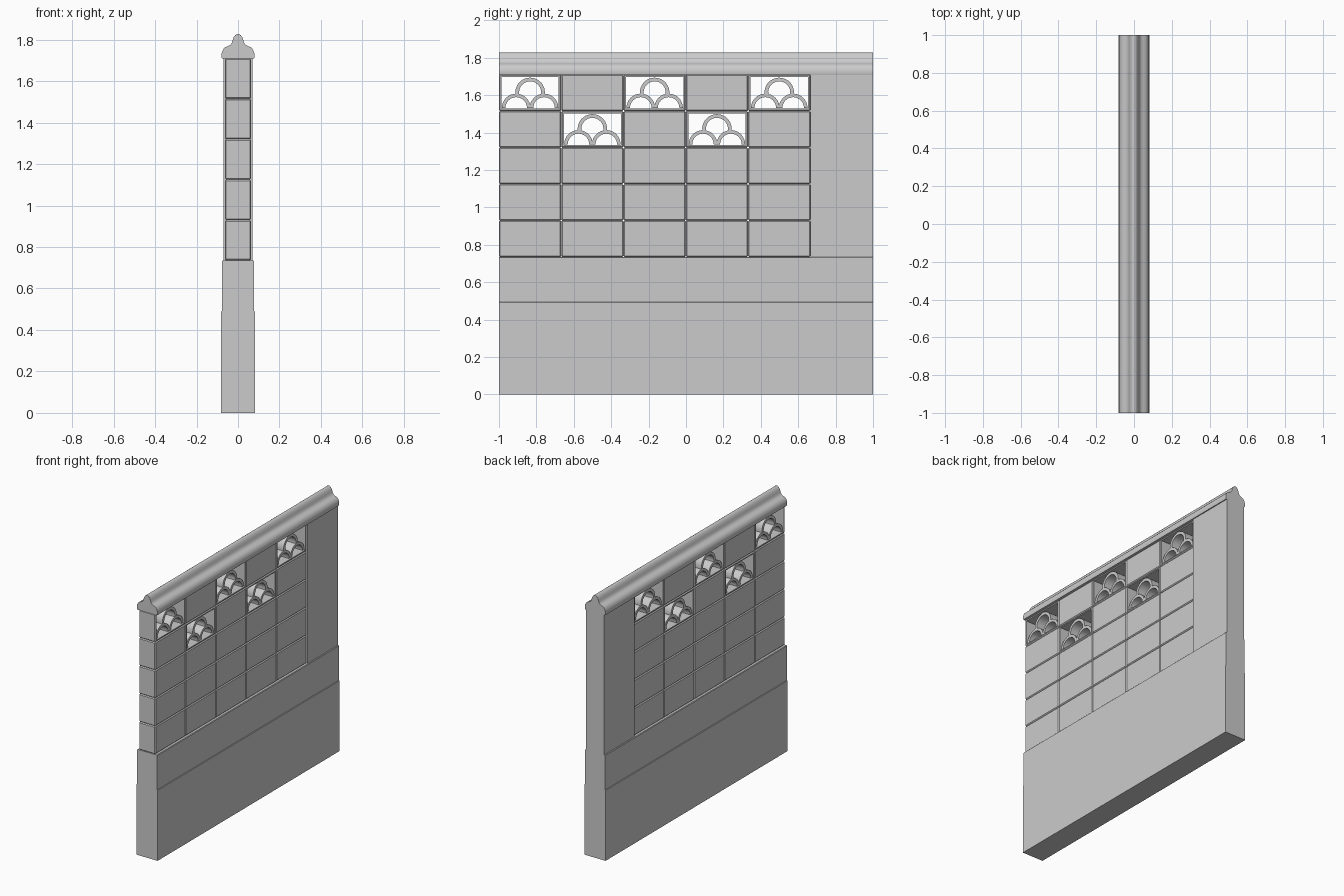
import bpy, bmesh, math
from mathutils import Matrix

if "Cube" in bpy.data.objects:
    bpy.data.objects.remove(bpy.data.objects["Cube"])

COL_W, ROW_H, Z0 = 0.333, 0.195, 0.735     # block grid
BLOCK_HALF, BEVEL = 0.063, 0.006


def finish(bm, name, smooth=False):
    bmesh.ops.recalc_face_normals(bm, faces=bm.faces[:])
    me = bpy.data.meshes.new(name)
    bm.to_mesh(me)
    bm.free()
    ob = bpy.data.objects.new(name, me)
    bpy.context.collection.objects.link(ob)
    if smooth:
        bpy.ops.object.select_all(action='DESELECT')
        ob.select_set(True)
        bpy.context.view_layer.objects.active = ob
        bpy.ops.object.shade_smooth_by_angle(angle=math.radians(40))
    return ob


def box_bm(hx, y0, y1, z0, z1, bevel=0.0):
    bm = bmesh.new()
    m = Matrix.Translation((0, (y0 + y1) / 2, (z0 + z1) / 2)) @ Matrix.Diagonal((2 * hx, y1 - y0, z1 - z0, 1))
    bmesh.ops.create_cube(bm, size=1, matrix=m)
    if bevel:
        bmesh.ops.bevel(bm, geom=bm.edges[:], offset=bevel, segments=1, affect='EDGES')
    return bm


def extrude_profile(bm, pts, axis, a, b):
    """Closed profile swept along x (points y,z) or y (points x,z)."""
    def co(p, t):
        return (t, p[0], p[1]) if axis == 'x' else (p[0], t, p[1])
    lo = [bm.verts.new(co(p, a)) for p in pts]
    hi = [bm.verts.new(co(p, b)) for p in pts]
    bm.faces.new(lo)
    bm.faces.new(hi[::-1])
    n = len(pts)
    for i in range(n):
        j = (i + 1) % n
        bm.faces.new((lo[i], lo[j], hi[j], hi[i]))


def arch(bm, cy, cz, r_out, r_in, start=0.0, steps=16):
    """Half ring standing in a pierced block."""
    angs = [math.radians(start + (180 - 2 * start) * i / steps) for i in range(steps + 1)]
    pts = [(cy + r_out * math.cos(t), cz + r_out * math.sin(t)) for t in angs]
    pts += [(cy + r_in * math.cos(t), cz + r_in * math.sin(t)) for t in reversed(angs)]
    extrude_profile(bm, pts, 'x', -0.056, 0.056)


# Stepped plinth
plinth = [(-0.081, 0), (0.081, 0), (0.081, 0.49), (0.077, 0.493), (0.077, 0.731), (0.073, Z0),
          (-0.073, Z0), (-0.077, 0.731), (-0.077, 0.493), (-0.081, 0.49)]
bm = bmesh.new()
extrude_profile(bm, plinth, 'y', -1, 1)
finish(bm, "plinth")

# End pillar
finish(box_bm(0.07, -1 + 5 * COL_W, 1, Z0, Z0 + 5 * ROW_H), "end_pillar")

# Block grid, with pierced blocks in a checker over the top two rows
for row in range(5):
    for col in range(5):
        y0, z0 = -1 + col * COL_W, Z0 + row * ROW_H
        bm = box_bm(BLOCK_HALF, y0, y0 + COL_W, z0, z0 + ROW_H, BEVEL)
        pierced = row >= 3 and (row + col) % 2 == 0
        if pierced:
            faces = [f for f in bm.faces if abs(abs(f.calc_center_median().x) - BLOCK_HALF) < 1e-5]
            bmesh.ops.inset_individual(bm, faces=faces, thickness=0.0105)
            rim = [e for f in faces for e in f.edges]
            bmesh.ops.delete(bm, geom=faces, context='FACES_ONLY')
            bmesh.ops.bridge_loops(bm, edges=rim)
        finish(bm, f"{'pierced' if pierced else 'plain'}_block_{row}_{col}")
        if pierced:
            cy, sill = y0 + COL_W / 2, z0 + 0.0165
            bm = bmesh.new()
            for side in (-1, 1):
                arch(bm, cy + side * 0.0745, sill, 0.0765, 0.0575)
            arch(bm, cy, sill + 0.083, 0.079, 0.059, start=-8)
            finish(bm, f"scallop_arches_{row}_{col}", smooth=True)

# Moulded coping
half = [(0.077, 1.708), (0.079, 1.715), (0.079, 1.733), (0.076, 1.744), (0.07, 1.755), (0.061, 1.764),
        (0.048, 1.769), (0.037, 1.775), (0.03, 1.784), (0.026, 1.797), (0.021, 1.811), (0.013, 1.822),
        (0.005, 1.828)]
bm = bmesh.new()
extrude_profile(bm, half + [(-x, z) for x, z in reversed(half)], 'y', -1, 1)
finish(bm, "coping", smooth=True)
